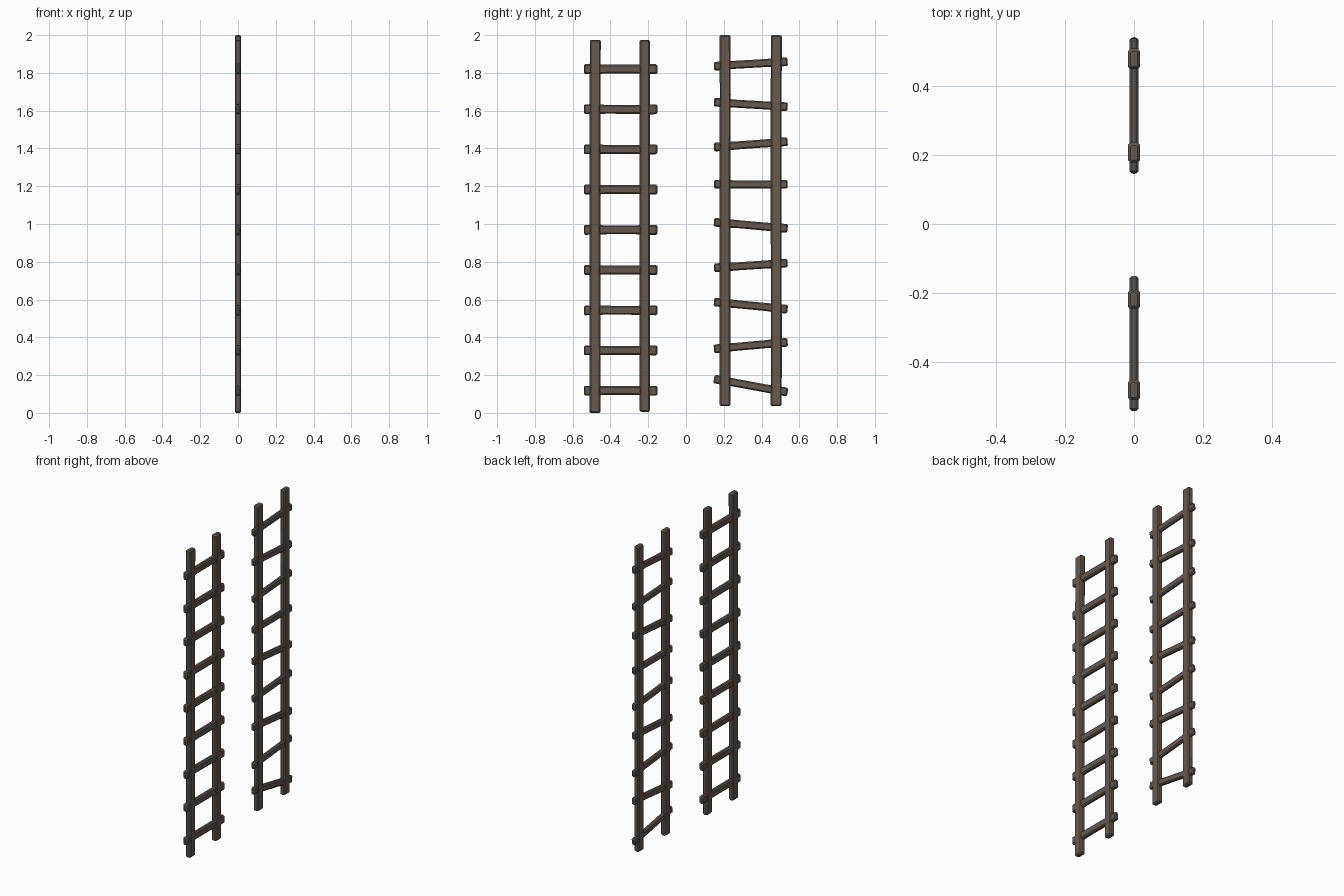
import bpy, random
from mathutils import Vector

if "Cube" in bpy.data.objects:
    bpy.data.objects.remove(bpy.data.objects["Cube"])

random.seed(4)
wood = bpy.data.materials.new("dark_brown_wood")
wood.diffuse_color = (0.135, 0.099, 0.074, 1)
wood.use_nodes = True
wood.node_tree.nodes["Principled BSDF"].inputs["Base Color"].default_value = wood.diffuse_color


def beam(name, a, b, width, thick, cham=0.007, waist=1.0):
    """Chamfered timber lying in the x = 0 plane, from a to b given as (y, z)."""
    a, b = Vector((0, *a)), Vector((0, *b))
    axis = (b - a).normalized()
    side = axis.cross(Vector((1, 0, 0)))
    length = (b - a).length
    # distance along the timber, inset of the end face, width factor
    stations = [(0, cham, 1), (cham, 0, 1), (length * .16, 0, 1),
                (length * .3, 0, waist), (length * .7, 0, waist),
                (length * .84, 0, 1), (length - cham, 0, 1), (length, cham, 1)]
    verts, faces = [], []
    for d, inset, k in stations:
        w, t = width / 2 * k - inset, thick / 2 - inset
        c = cham * (0.6 if inset else 1)
        wob = random.uniform(-.001, .001)
        for u, v in ((w, t - c), (w - c, t), (c - w, t), (-w, t - c),
                     (-w, c - t), (c - w, -t), (w - c, -t), (w, c - t)):
            verts.append(a + axis * d + side * (u + wob) + Vector((v, 0, 0)))
    n = len(stations)
    for s in range(n - 1):
        for i in range(8):
            j = (i + 1) % 8
            faces.append((s * 8 + i, s * 8 + j, s * 8 + 8 + j, s * 8 + 8 + i))
    faces += [tuple(range(7, -1, -1)), tuple(range(n * 8 - 8, n * 8))]
    mesh = bpy.data.meshes.new(name)
    mesh.from_pydata(verts, [], faces)
    # make every face point outwards
    import bmesh
    bm = bmesh.new()
    bm.from_mesh(mesh)
    bmesh.ops.recalc_face_normals(bm, faces=bm.faces)
    bm.to_mesh(mesh)
    bm.free()
    mesh.materials.append(wood)
    bpy.context.collection.objects.link(bpy.data.objects.new(name, mesh))


# straight ladder: two rails and nine level rungs
for y, w in ((-0.481, 0.058), (-0.218, 0.055)):
    beam("straight_ladder_rail", (y, 0.0 if y < -.4 else .006), (y, 1.975), w, 0.034)
for i in range(9):
    z = 0.118 + i * 0.2128
    beam("straight_ladder_rung", (-0.541, z), (-0.151, z), 0.052, 0.027, waist=0.9)

# crooked ladder: two rails and nine tilted rungs
for y in (0.207, 0.478):
    beam("crooked_ladder_rail", (y, 0.036), (y, 2.0), 0.058, 0.034)
tilts = ((.179, .109), (.339, .375), (.587, .549), (.767, .793), (1.010, .977),
         (1.210, 1.210), (1.407, 1.436), (1.645, 1.621), (1.835, 1.860))
for z0, z1 in tilts:
    beam("crooked_ladder_rung", (0.148, z0), (0.538, z1), 0.046, 0.025, waist=0.92)
